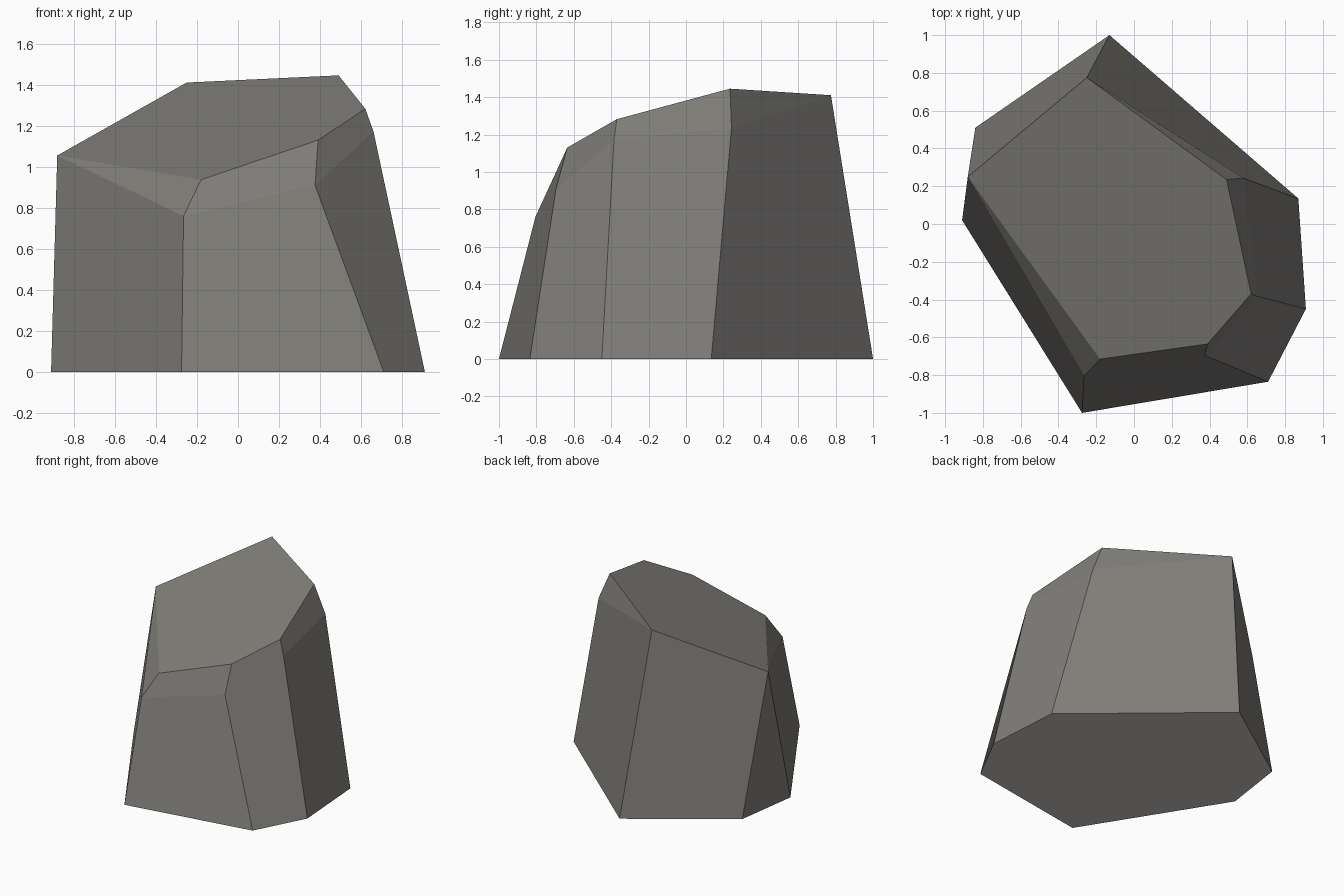
import bpy
import bmesh

cube = bpy.data.objects.get("Cube")
if cube:
    bpy.data.objects.remove(cube, do_unlink=True)


def make_material(name, colour):
    material = bpy.data.materials.new(name)
    material.use_nodes = True
    material.diffuse_color = colour
    for node in material.node_tree.nodes:
        if node.type == "BSDF_PRINCIPLED":
            node.inputs["Base Color"].default_value = colour
            node.inputs["Roughness"].default_value = 0.9
    return material


stone = make_material("warm grey stone", (0.22, 0.212, 0.194, 1))
underside = make_material("pale grey underside", (0.58, 0.57, 0.55, 1))

# Footprint on the ground, counter-clockwise from the front corner
footprint = [(-0.275, -1.0, 0), (0.71, -0.835, 0), (0.91, -0.45, 0),
             (0.87, 0.135, 0), (-0.13, 1.0, 0), (-0.84, 0.51, 0),
             (-0.91, 0.02, 0)]

# Corners where the walls meet the top without a chipped edge
back_peak = (-0.25, 0.775, 1.41)
left_peak = (-0.88, 0.25, 1.055)
unchipped = [back_peak, left_peak, left_peak]

# Shoulder: top of the walls, below the chipped edges
shoulder = [(-0.265, -0.805, 0.76), (0.375, -0.695, 0.91),
            (0.66, -0.385, 1.17), (0.58, 0.243, 1.235)] + unchipped

# Rim of the sloping top
rim = [(-0.18, -0.715, 0.937), (0.39, -0.635, 1.13),
       (0.62, -0.37, 1.282), (0.49, 0.235, 1.445)] + unchipped

bm = bmesh.new()
verts = {}


def add_face(corners):
    """Make a face, merging repeated corners and skipping collapsed ones."""
    corners = list(dict.fromkeys(corners))
    if len(corners) < 3:
        return None
    for corner in corners:
        if corner not in verts:
            verts[corner] = bm.verts.new(corner)
    return bm.faces.new([verts[corner] for corner in corners])


# Walls and chipped edges: bands between neighbouring rings
for lower, upper in ((footprint, shoulder), (shoulder, rim)):
    for i in range(len(lower)):
        j = (i + 1) % len(lower)
        add_face([lower[i], lower[j], upper[j], upper[i]])

# Sloping top and flat underside
add_face(rim)
add_face(footprint[::-1]).material_index = 1

mesh = bpy.data.meshes.new("boulder")
bm.to_mesh(mesh)
bm.free()
mesh.materials.append(stone)
mesh.materials.append(underside)
boulder = bpy.data.objects.new("boulder", mesh)
bpy.context.collection.objects.link(boulder)
